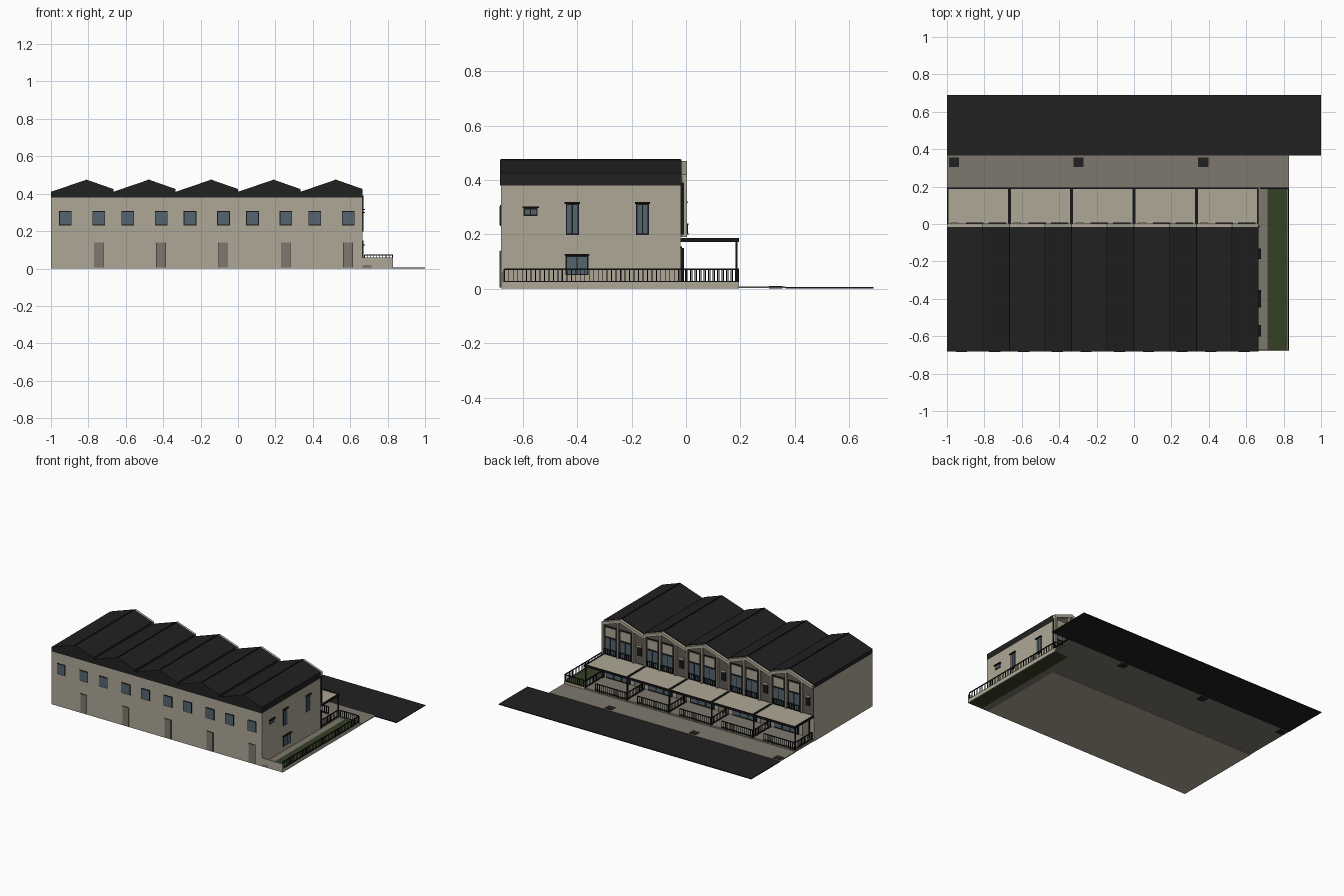
import bpy, bmesh

old = bpy.data.objects.get("Cube")
if old:
    bpy.data.objects.remove(old, do_unlink=True)


def material(name, r, g, b):
    m = bpy.data.materials.new(name)
    m.use_nodes = True
    m.diffuse_color = (r, g, b, 1)
    m.node_tree.nodes["Principled BSDF"].inputs["Base Color"].default_value = (r, g, b, 1)
    return m


BEIGE = material("beige render", 0.42, 0.39, 0.30)
STONE = material("grey brown stone", 0.21, 0.19, 0.155)
SLATE = material("dark slate", 0.015, 0.015, 0.015)
BLACK = material("black metal", 0.008, 0.008, 0.008)
GLASS = material("blue grey glass", 0.09, 0.13, 0.16)
GRASS = material("lawn green", 0.035, 0.052, 0.017)
BRICK = material("grey brick", 0.12, 0.11, 0.095)


def finish(name, bm, mat):
    bmesh.ops.recalc_face_normals(bm, faces=bm.faces)
    me = bpy.data.meshes.new(name)
    bm.to_mesh(me)
    bm.free()
    me.materials.append(mat)
    ob = bpy.data.objects.new(name, me)
    bpy.context.collection.objects.link(ob)
    return ob


def boxes(name, mat, spans):
    """One object from boxes given as x0, x1, y0, y1, z0, z1."""
    bm = bmesh.new()
    for x0, x1, y0, y1, z0, z1 in spans:
        geo = bmesh.ops.create_cube(bm, size=1)
        for v in geo["verts"]:
            v.co.x = x1 if v.co.x > 0 else x0
            v.co.y = y1 if v.co.y > 0 else y0
            v.co.z = z1 if v.co.z > 0 else z0
    return finish(name, bm, mat)


def prisms(name, mat, profiles, y0, y1):
    """One object from x-z profiles extruded along y."""
    bm = bmesh.new()
    for pts in profiles:
        face = bm.faces.new([bm.verts.new((x, y0, z)) for x, z in pts])
        geo = bmesh.ops.extrude_face_region(bm, geom=[face])["geom"]
        for v in geo:
            if isinstance(v, bmesh.types.BMVert):
                v.co.y = y1
    return finish(name, bm, mat)


W = 1 / 3
UNITS = [-1 + W * i for i in range(5)]
RIGHT = UNITS[-1] + W
FRONT, BACK, YARD = -0.68, -0.02, 0.83
EAVE_L, EAVE_R, RIDGE, RIDGE_X = 0.41, 0.425, 0.475, 0.19

# Ground
boxes("pavement", STONE, [(-1, YARD, 0.19, 0.365, 0.002, 0.008)])
boxes("porch_floor", STONE, [(-1, RIGHT, BACK, 0.19, 0.003, 0.02)])
boxes("side_path", STONE, [(RIGHT, 0.715, FRONT, 0.19, 0.003, 0.018)])
boxes("lawn", GRASS, [(0.715, 0.825, FRONT + 0.005, 0.19, 0, 0.02)])
boxes("road", SLATE, [(-1, 1, 0.365, 0.69, 0, 0.006)])
boxes("drains", SLATE, [(x - 0.027, x + 0.027, 0.305, 0.355, 0, 0.01)
                        for x in (-0.963, -0.297, 0.37)])
boxes("yard_walls", BEIGE, [(0.822, YARD, FRONT, 0.195, 0, 0.025),
                            (RIGHT, YARD, FRONT, FRONT + 0.008, 0, 0.06),
                            (RIGHT, YARD, 0.187, 0.195, 0, 0.025)])

# House body and five-gable roof
boxes("house_body", BEIGE, [(-1, RIGHT, FRONT, BACK, 0, 0.38)])


def gable(u, drop=0.0):
    return [(u, EAVE_L - drop), (u + RIDGE_X, RIDGE - drop), (u + W, EAVE_R - drop)]


prisms("roof", SLATE, [[(u, 0.38)] + gable(u) + [(u + W, 0.38)] for u in UNITS],
       FRONT - 0.003, BACK + 0.003)
boxes("ridge_caps", BLACK, [(u + RIDGE_X - 0.004, u + RIDGE_X + 0.004, FRONT, BACK,
                             RIDGE - 0.004, RIDGE + 0.002) for u in UNITS])

# Back facade
prisms("back_brickwork", BRICK,
       [[(u, 0.19)] + gable(u, 0.008) + [(u + W, 0.19)] for u in UNITS], BACK, -0.012)
prisms("gable_trim", BEIGE,
       [gable(u, 0.005) + gable(u, 0.027)[::-1] for u in UNITS], BACK, 0.003)
boxes("facade_piers", BEIGE,
      [(u + a, u + a + 0.012, BACK, 0.003, 0.19, z)
       for u in UNITS for a, z in ((0.08, 0.415), (0.204, 0.45), (W - 0.013, 0.41))])
BAYS = [u + a for u in UNITS for a in (0.148, 0.268)]
H = 0.046
boxes("bay_frames", BLACK, [(c - H - 0.004, c + H + 0.004, BACK, -0.007, 0.19, 0.395) for c in BAYS])
boxes("bay_glass", GLASS, [(c + a, c + b, BACK, -0.004, 0.2, 0.312)
                           for c in BAYS for a, b in ((-0.04, -0.003), (0.003, 0.04))])
boxes("bay_panels", BEIGE, [(c - 0.04, c + 0.04, BACK, -0.003, 0.325, 0.388) for c in BAYS])
boxes("bay_rails", BLACK,
      [(c - H, c + H, 0.004, 0.009, z, z + 0.005) for c in BAYS for z in (0.2, 0.235)]
      + [(c - H + i * 0.015, c - H + i * 0.015 + 0.003, 0.004, 0.008, 0.2, 0.235)
         for c in BAYS for i in range(7)])
boxes("pier_windows", BLACK, [(u + 0.025, u + 0.06, BACK, -0.007, 0.25, 0.315) for u in UNITS])
boxes("pier_sills", BEIGE, [(u + 0.022, u + 0.063, BACK, 0.008, 0.315, 0.32) for u in UNITS])
boxes("corner_downpipe", BLACK, [(RIGHT - 0.008, RIGHT + 0.004, BACK, -0.008, a, b)
                                 for a, b in ((0.02, 0.15), (0.2, 0.39))])

# Ground-floor openings behind the porch
boxes("porch_frames", BLACK, [(u + a, u + b, BACK, -0.014, 0.02, 0.155)
                              for u in UNITS for a, b in ((0.03, 0.09), (0.12, 0.31))])
boxes("porch_glass", GLASS, [(u + a, u + a + 0.052, BACK, -0.011, 0.03, 0.148)
                             for u in UNITS for a in (0.127, 0.189, 0.251)])
boxes("porch_doors", STONE, [(u + 0.036, u + 0.084, BACK, -0.011, 0.02, 0.148) for u in UNITS])

# Canopies with their beams and posts
EDGES = UNITS + [RIGHT]
inset = {-1: 0.004, RIGHT: -0.004}
LINES = [e + inset.get(e, 0) for e in EDGES]
boxes("canopy_panels", BEIGE, [(u + 0.008, u + W - 0.008, BACK, 0.187, 0.176, 0.183) for u in UNITS])
boxes("canopy_beams", BLACK,
      [(e - 0.008, e + 0.008, BACK, 0.195, 0.172, 0.187) for e in LINES[1:-1]]
      + [(e - 0.004, e + 0.004, BACK, 0.195, 0.172, 0.187) for e in (LINES[0], LINES[-1])]
      + [(-1, RIGHT, 0.187, 0.195, 0.172, 0.187)])
boxes("canopy_posts", BLACK, [(e - 0.004, e + 0.004, 0.182, 0.19, 0.01, 0.174) for e in LINES])


# Railings
def railing(name, axis, fixed, start, end):
    def piece(a, b, z0, z1, t):
        run, across = (a, b), (fixed - t, fixed + t)
        return (run + across if axis == "x" else across + run) + (z0, z1)
    n = round((end - start) / 0.0165)
    step = (end - start) / n
    parts = [piece(start, end, z, z + 0.005, 0.003) for z in (0.024, 0.069)]
    for i in range(n + 1):
        p = start + i * step
        half = 0.003 if i % 13 == 0 else 0.0015
        parts.append(piece(p - half, p + half, 0.015, 0.073, half))
    boxes(name, BLACK, parts)


railing("side_railing", "y", 0.826, FRONT + 0.012, 0.187)
railing("yard_back_railing", "x", 0.191, RIGHT + 0.01, 0.824)
for k, u in enumerate(UNITS):
    railing("porch_railing_%d" % (k + 1), "x", 0.191, u + 0.006, u + 0.25)
for k, e in enumerate(LINES):
    railing("porch_divider_%d" % (k + 1), "y", e, 0.0, 0.182)

# Front windows and doors
WIN = [u + a for u in UNITS for a in (0.077, 0.256)]
boxes("front_window_frames", BLACK, [(x - 0.034, x + 0.034, FRONT - 0.003, FRONT, 0.23, 0.307) for x in WIN])
boxes("front_window_glass", GLASS, [(x - 0.03, x + 0.03, FRONT - 0.005, FRONT, 0.234, 0.303) for x in WIN])
boxes("front_door_frames", BLACK, [(u + 0.229, u + 0.281, FRONT - 0.002, FRONT, 0.005, 0.14) for u in UNITS])
boxes("front_doors", STONE, [(u + 0.231, u + 0.279, FRONT - 0.005, FRONT, 0.005, 0.138) for u in UNITS])

# Right-hand end windows: y0, y1, z0, z1
END = [(-0.597, -0.545, 0.268, 0.296), (-0.442, -0.394, 0.198, 0.312),
       (-0.184, -0.136, 0.198, 0.312), (-0.443, -0.358, 0.05, 0.122)]
boxes("end_window_frames", BLACK, [(RIGHT, RIGHT + 0.003, *w) for w in END])
panes = []
for y0, y1, z0, z1 in END:
    mid = (y0 + y1) / 2
    panes += [(RIGHT, RIGHT + 0.005, a, b, z0 + 0.005, z1 - 0.005)
              for a, b in ((y0 + 0.005, mid - 0.002), (mid + 0.002, y1 - 0.005))]
boxes("end_window_glass", GLASS, panes)
boxes("end_window_lintels", BLACK, [(RIGHT, RIGHT + 0.012, y0 - 0.004, y1 + 0.004, z1, z1 + 0.006)
                                    for y0, y1, z0, z1 in END])
